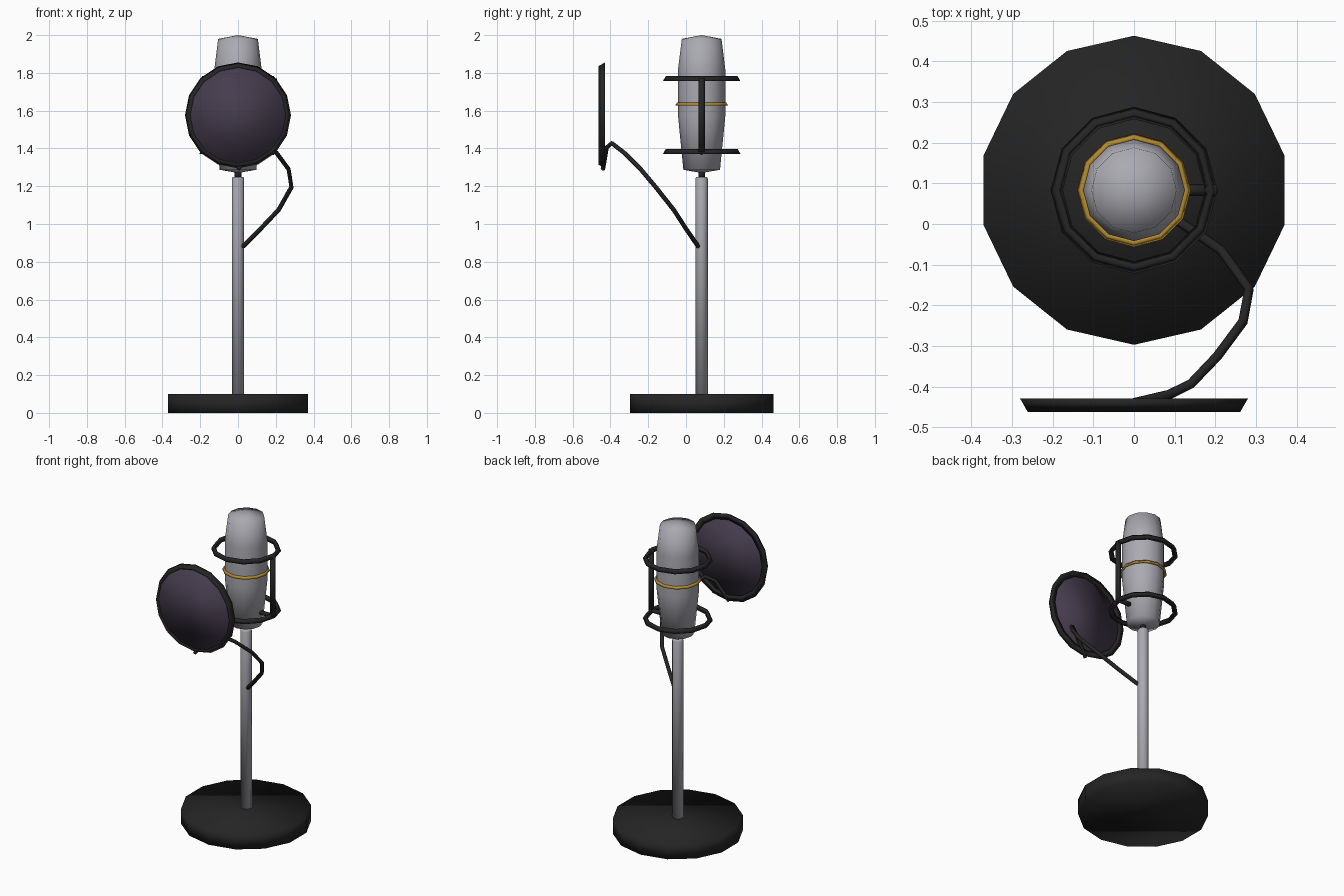
import bpy, bmesh, math
from mathutils import Vector

if "Cube" in bpy.data.objects:
    bpy.data.objects.remove(bpy.data.objects["Cube"])

AXIS_Y = 0.083  # stand axis


def material(name, rgb, rough=0.6):
    m = bpy.data.materials.new(name)
    m.use_nodes = True
    m.diffuse_color = (*rgb, 1)
    bsdf = m.node_tree.nodes["Principled BSDF"]
    bsdf.inputs["Base Color"].default_value = (*rgb, 1)
    bsdf.inputs["Roughness"].default_value = rough
    return m


black = material("matte black", (0.018, 0.018, 0.018))
silver = material("silver grey", (0.4, 0.4, 0.44))
gold = material("gold", (0.45, 0.26, 0.03))
mesh_purple = material("dark purple mesh", (0.06, 0.045, 0.075))


def lathe(name, profile, sides, mat, origin=(0, AXIS_Y, 0), closed=False, tilt=0):
    """Turn an (r, z) profile about z; closed profiles make rings."""
    bm = bmesh.new()
    loops = []
    for i in range(sides):
        a = math.pi / 2 + math.tau * i / sides
        loops.append([bm.verts.new((r * math.cos(a), r * math.sin(a), z)) for r, z in profile])
    n = len(profile)
    for i in range(sides):
        p, q = loops[i], loops[(i + 1) % sides]
        for j in range(n if closed else n - 1):
            k = (j + 1) % n
            bm.faces.new((p[j], q[j], q[k], p[k]))
    if not closed:
        for j in (0, n - 1):
            if profile[j][0] > 0:
                bm.faces.new([loop[j] for loop in loops])
    bmesh.ops.remove_doubles(bm, verts=bm.verts, dist=1e-5)
    bmesh.ops.recalc_face_normals(bm, faces=bm.faces)
    for f in bm.faces:
        f.smooth = True
    me = bpy.data.meshes.new(name)
    bm.to_mesh(me)
    bm.free()
    me.materials.append(mat)
    ob = bpy.data.objects.new(name, me)
    ob.location = origin
    ob.rotation_euler.x = tilt
    bpy.context.collection.objects.link(ob)
    return ob


def rod(name, a, b, radius, sides, mat):
    """Straight cylinder between two points."""
    a, b = Vector(a), Vector(b)
    ob = lathe(name, [(radius, 0), (radius, (b - a).length)], sides, mat, a)
    ob.rotation_euler = (b - a).to_track_quat("Z", "Y").to_euler()
    return ob


def tri_ring(name, radius, z, thick, sides, mat, **kw):
    """Ring with a triangular section, flat side down."""
    w, h = thick * 0.866, thick
    section = [(radius + w, z - h / 2), (radius, z + h), (radius - w, z - h / 2)]
    return lathe(name, section, sides, mat, closed=True, **kw)


# Stand
lathe("base", [(0.38, 0), (0.38, 0.1)], 14, black)
lathe("pole", [(0.033, 0.1), (0.033, 1.24), (0.028, 1.25)], 12, silver)
lathe("neck", [(0.018, 1.24), (0.018, 1.29)], 8, black)

# Microphone body and trim
lathe("microphone_body", [(0, 1.27), (0.097, 1.287), (0.125, 1.57), (0.125, 1.82),
                          (0.105, 1.98), (0, 2.0)], 12, silver)
tri_ring("trim_band", 0.13, 1.633, 0.011, 12, gold)

# Shock mount cage
for label, z in (("upper", 1.765), ("lower", 1.38)):
    tri_ring(label + "_mount_ring", 0.19, z, 0.0175, 12, black)
rod("mount_post", (0.19, AXIS_Y, 1.38), (0.19, AXIS_Y, 1.77), 0.017, 8, black)
rod("mount_bracket", (0.09, AXIS_Y, 1.38), (0.19, AXIS_Y, 1.38), 0.014, 8, black)

# Pop filter, facing the front
face = dict(origin=(0, 0, 1.575), tilt=math.pi / 2)
tri_ring("filter_hoop", 0.261, 0.44, 0.0225, 16, black, **face)
lathe("filter_screen", [(0.255, 0.44), (0.255, 0.448)], 16, mesh_purple, **face)

# Bent gooseneck arm from pole to filter
path = [(0.025, 0.065, 0.88), (0.12, 0.0, 0.975), (0.215, -0.065, 1.075),
        (0.283, -0.16, 1.195), (0.268, -0.24, 1.29), (0.205, -0.325, 1.375),
        (0.14, -0.393, 1.428), (0.085, -0.42, 1.405), (0, -0.44, 1.29)]
curve = bpy.data.curves.new("gooseneck_arm", "CURVE")
curve.dimensions = "3D"
curve.bevel_depth = 0.012
curve.bevel_resolution = 1
curve.use_fill_caps = True
spline = curve.splines.new("POLY")
spline.points.add(len(path) - 1)
for point, co in zip(spline.points, path):
    point.co = (*co, 1)
spline.use_smooth = True
curve.materials.append(black)
bpy.context.collection.objects.link(bpy.data.objects.new("gooseneck_arm", curve))
